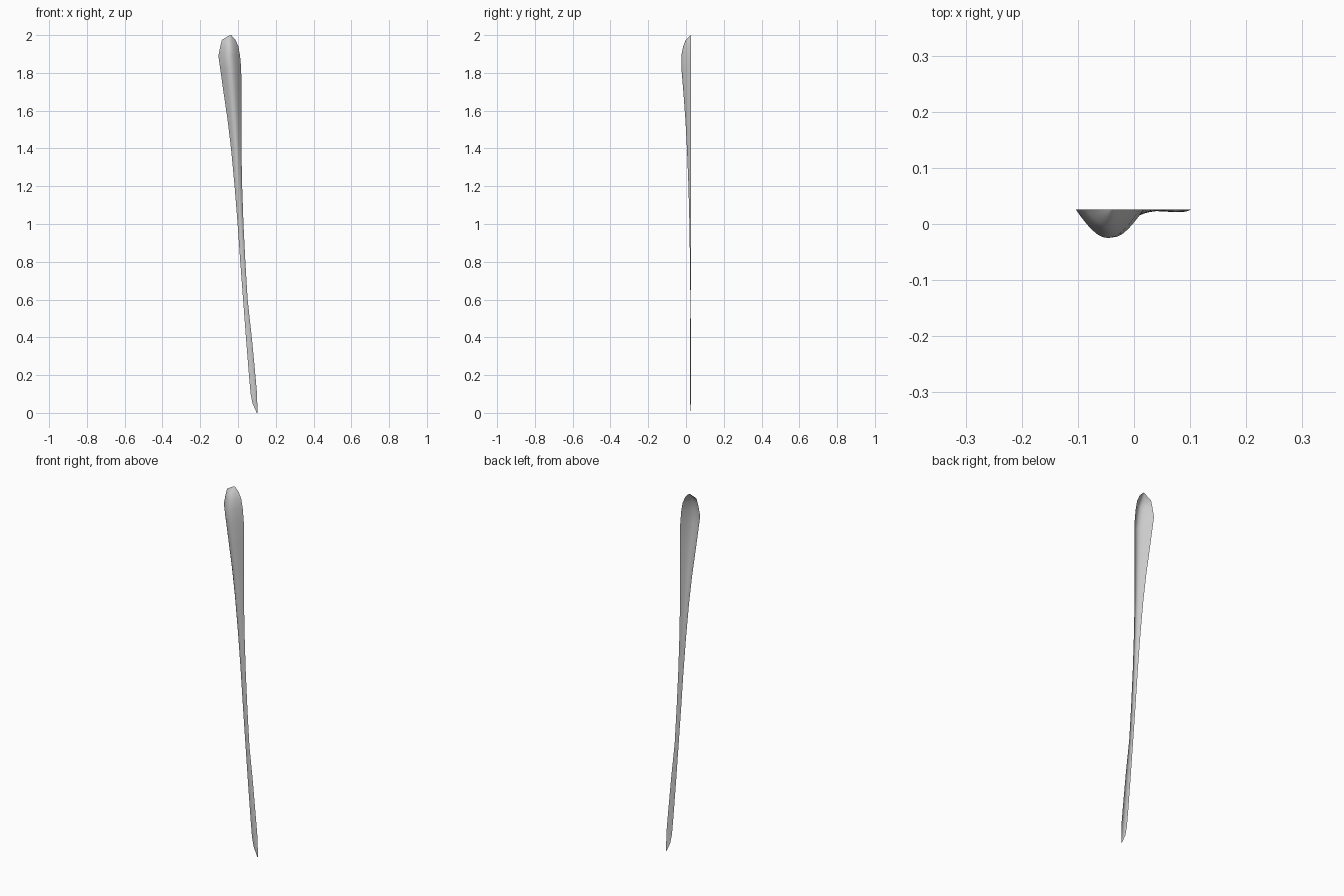
import bpy, bmesh, math

# Rows down the blade: height, left edge x, right edge x, bulge depth
ROWS = [
    (2.00, -0.043, -0.036, 0.000), (1.975, -0.085, -0.013, 0.027),
    (1.94, -0.094, 0.002, 0.041), (1.89, -0.104, 0.011, 0.051),
    (1.82, -0.094, 0.017, 0.050), (1.70, -0.077, 0.018, 0.040),
    (1.55, -0.055, 0.018, 0.029), (1.40, -0.037, 0.018, 0.021),
    (1.20, -0.018, 0.022, 0.013), (1.00, -0.002, 0.029, 0.008),
    (0.80, 0.012, 0.039, 0.005), (0.60, 0.027, 0.051, 0.003),
    (0.40, 0.042, 0.073, 0.004), (0.20, 0.058, 0.092, 0.005),
    (0.10, 0.067, 0.101, 0.005), (0.05, 0.077, 0.102, 0.004),
    (0.00, 0.099, 0.102, 0.000),
]
BACK_Y = 0.026
STEPS = 12

# Open-backed, scooped blade: one arched cross-section per row
bm = bmesh.new()
grid = []
for z, left, right, depth in ROWS:
    grid.append([])
    for i in range(STEPS + 1):
        t = i / STEPS
        x = left + (right - left) * t
        grid[-1].append(bm.verts.new((x, BACK_Y - depth * math.sin(math.pi * t), z)))
for upper, lower in zip(grid, grid[1:]):
    for i in range(STEPS):
        bm.faces.new((upper[i], lower[i], lower[i + 1], upper[i + 1]))

mesh = bpy.data.meshes.new("blade")
bm.to_mesh(mesh)
bm.free()
blade = bpy.data.objects.new("blade", mesh)
bpy.context.collection.objects.link(blade)

# Smooth shading
bpy.context.view_layer.objects.active = blade
blade.select_set(True)
bpy.ops.object.shade_smooth_by_angle(angle=math.radians(40))
